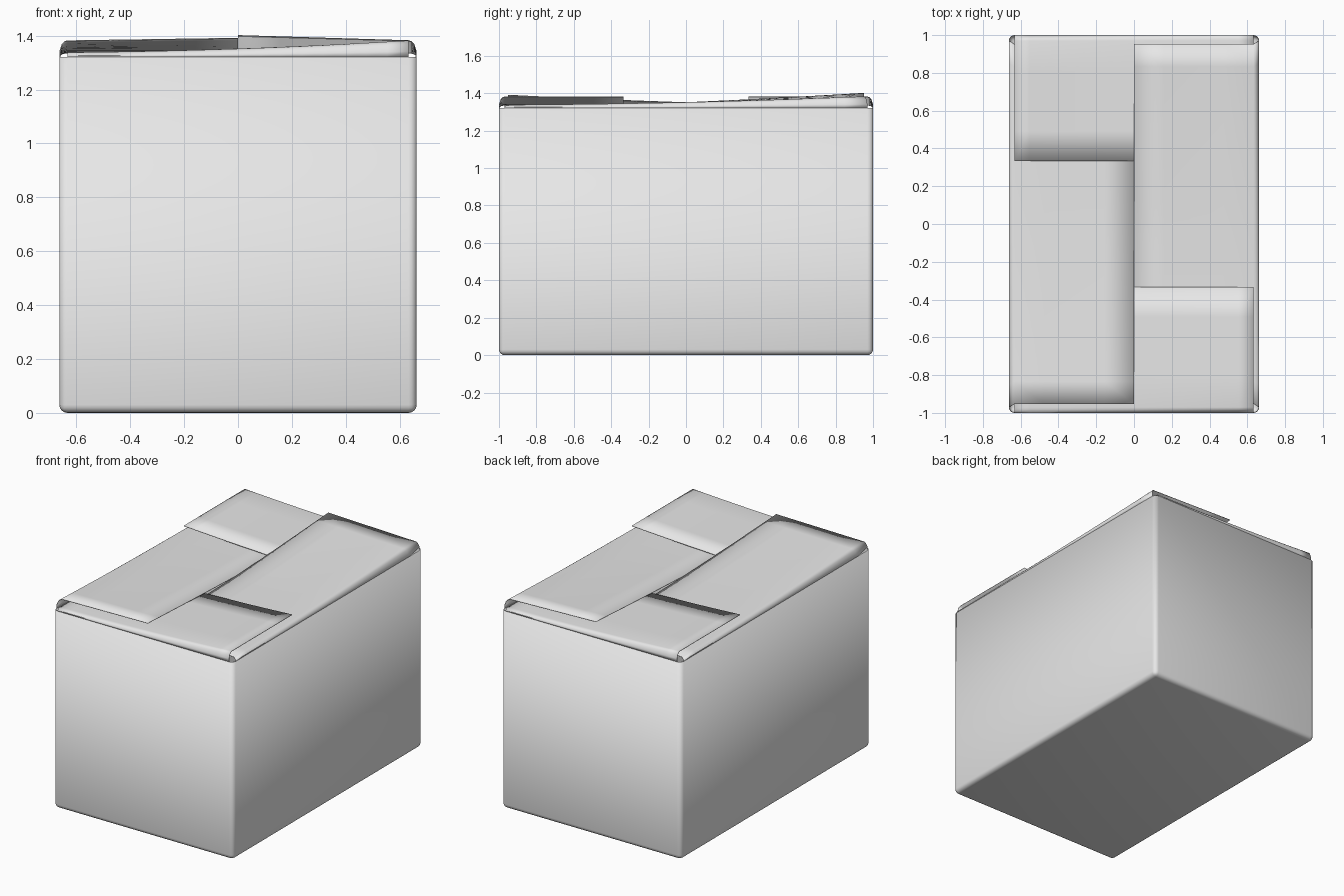
import bpy, bmesh
from math import pi
from mathutils import Matrix

cube = bpy.data.objects.get("Cube")
if cube:
    bpy.data.objects.remove(cube, do_unlink=True)

HALF_X, HALF_Y, RIM = 0.663, 1.0, 1.32
ROUND, SHEET = 0.03, 0.004

card = bpy.data.materials.new("plain_grey_card")
card.use_nodes = True
grey = (0.8, 0.8, 0.8, 1)
card.diffuse_color = grey
card.node_tree.nodes["Principled BSDF"].inputs["Base Color"].default_value = grey


def finish(bm, name):
    """Turn a bmesh into a thin, smooth shaded card sheet."""
    mesh = bpy.data.meshes.new(name)
    bm.to_mesh(mesh)
    bm.free()
    mesh.materials.append(card)
    obj = bpy.data.objects.new(name, mesh)
    bpy.context.collection.objects.link(obj)
    sheet = obj.modifiers.new("card_thickness", 'SOLIDIFY')
    sheet.thickness, sheet.offset = SHEET, -1
    bpy.ops.object.select_all(action='DESELECT')
    obj.select_set(True)
    bpy.context.view_layer.objects.active = obj
    bpy.ops.object.shade_smooth_by_angle(angle=pi / 4)


# Open box with rounded upright and bottom edges
bm = bmesh.new()
bmesh.ops.create_cube(bm, size=1)
bmesh.ops.scale(bm, vec=(2 * HALF_X, 2 * HALF_Y, RIM), verts=bm.verts)
bmesh.ops.translate(bm, vec=(0, 0, RIM / 2), verts=bm.verts)
bmesh.ops.delete(bm, geom=[f for f in bm.faces if f.normal.z > 0.5], context='FACES_ONLY')
edges = [e for e in bm.edges if min(v.co.z for v in e.verts) < 0.01]
bmesh.ops.bevel(bm, geom=edges, offset=ROUND, segments=4, profile=0.5, affect='EDGES')
finish(bm, "box_body")


def flap(name, quarter, hinge, half_width, side_gap, reach, rise):
    """Twisted lid flap: one end tucks under its neighbour, the other lies over."""
    # Inward distance and share of the height above the rim, across the bend
    bend = [(0, 0), (0, 0.35), (0.009, 0.78), (0.019, 0.95), (ROUND, 1)]
    rows = bend + [(ROUND + (reach - ROUND) * k / 4, 1) for k in range(1, 5)]
    columns = 16
    bm = bmesh.new()
    grid = []
    for inward, share in rows:
        width = half_width - side_gap * min(inward / ROUND, 1)
        line = []
        for c in range(columns + 1):
            s = 2 * c / columns - 1
            top = 1.352 + 0.022 * s + 0.008 * s * s + rise * max(s, 0) * inward / reach
            line.append(bm.verts.new((s * width, inward - hinge, RIM + (top - RIM) * share)))
        grid.append(line)
    for near, far in zip(grid, grid[1:]):
        for c in range(columns):
            bm.faces.new((near[c], near[c + 1], far[c + 1], far[c]))
    bm.transform(Matrix.Rotation(quarter * pi / 2, 4, 'Z'))
    bm.normal_update()
    finish(bm, name)


# Four interlocking flaps, each a quarter turn from the last
short = (HALF_Y, HALF_X - ROUND, 0, 0.667)
long = (HALF_X, HALF_Y - ROUND, 0.018, HALF_X)
flap("front_flap", 0, *short, 0)
flap("left_flap", 1, *long, 0.02)
flap("back_flap", 2, *short, 0)
flap("right_flap", 3, *long, 0.01)
